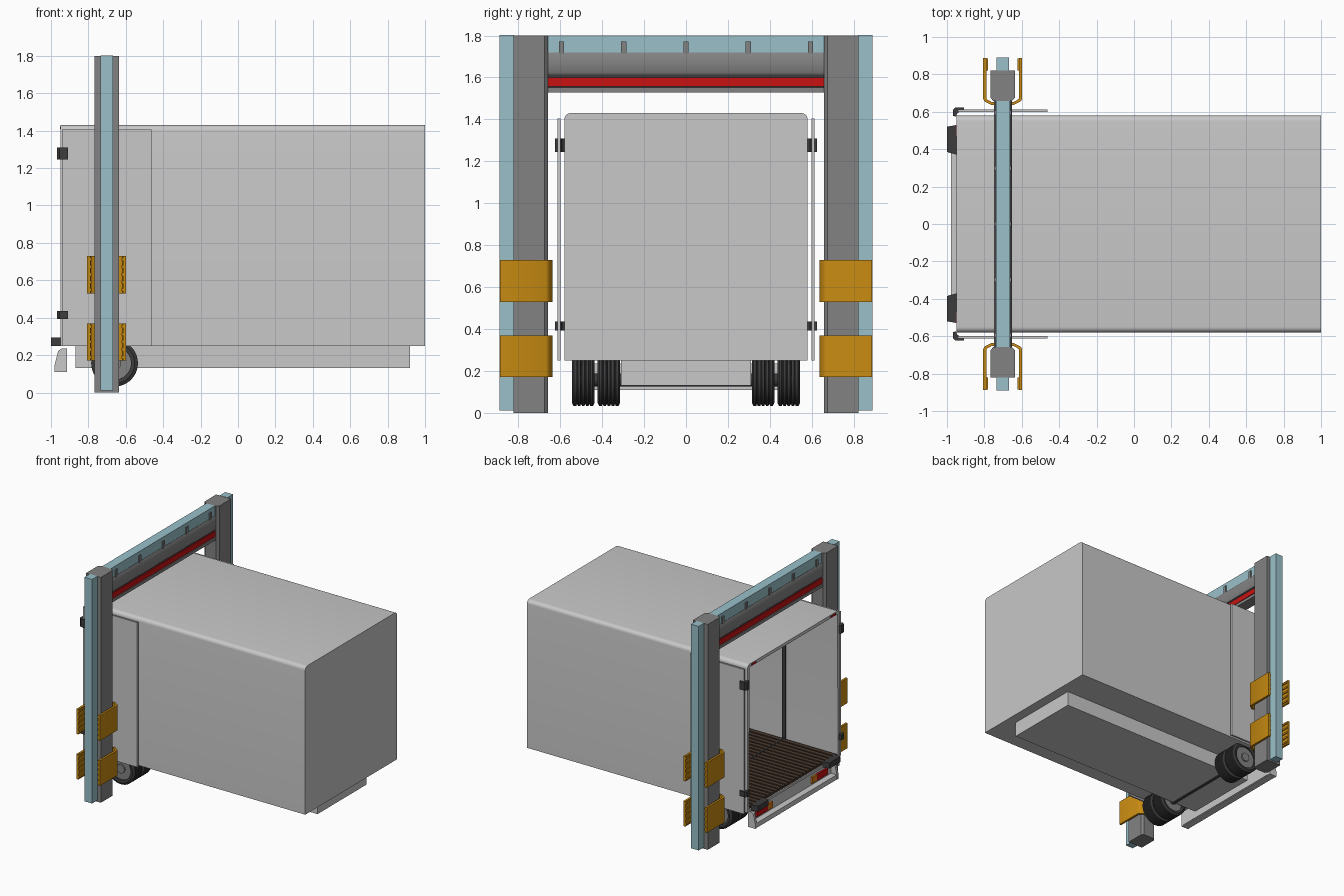
import bpy, bmesh, math
from mathutils import Vector

if "Cube" in bpy.data.objects:
    bpy.data.objects.remove(bpy.data.objects["Cube"])


def material(name, r, g, b):
    m = bpy.data.materials.new(name)
    m.diffuse_color = (r, g, b, 1)
    m.use_nodes = True
    m.node_tree.nodes["Principled BSDF"].inputs["Base Color"].default_value = m.diffuse_color
    return m


LIGHT = material("light_grey", 0.58, 0.58, 0.58)
GREY = material("mid_grey", 0.225, 0.225, 0.225)
DARK = material("dark_rubber", 0.045, 0.045, 0.045)
BLUE = material("pale_blue", 0.32, 0.53, 0.59)
YELLOW = material("safety_yellow", 0.58, 0.26, 0.006)
RED = material("red", 0.58, 0.006, 0.006)
BROWN = material("floor_brown", 0.065, 0.04, 0.027)
ORANGE = material("orange", 0.7, 0.2, 0.01)


def finish(name, bm, mat):
    """Turn a bmesh into an object, smooth with sharp edges kept."""
    bmesh.ops.recalc_face_normals(bm, faces=bm.faces)
    for f in bm.faces:
        f.smooth = True
    for e in bm.edges:
        e.smooth = e.calc_face_angle(0) < 0.6
    me = bpy.data.meshes.new(name)
    bm.to_mesh(me)
    bm.free()
    me.materials.append(mat)
    ob = bpy.data.objects.new(name, me)
    bpy.context.collection.objects.link(ob)
    return ob


def add_prism(bm, pts, axis, a, b):
    """Extrude a 2D outline along an axis from a to b."""
    def place(p, t):
        return {"x": (t, p[0], p[1]), "y": (p[0], t, p[1]), "z": (p[0], p[1], t)}[axis]
    lo = [bm.verts.new(place(p, a)) for p in pts]
    hi = [bm.verts.new(place(p, b)) for p in pts]
    caps = [bm.faces.new(lo), bm.faces.new(hi)]
    for i in range(len(pts)):
        j = (i + 1) % len(pts)
        bm.faces.new((lo[i], lo[j], hi[j], hi[i]))
    return caps


def prism(name, pts, axis, a, b, mat):
    bm = bmesh.new()
    add_prism(bm, pts, axis, a, b)
    return finish(name, bm, mat)


def add_box(bm, x0, x1, y0, y1, z0, z1):
    add_prism(bm, [(x0, y0), (x1, y0), (x1, y1), (x0, y1)], "z", z0, z1)


def box(name, x0, x1, y0, y1, z0, z1, mat):
    bm = bmesh.new()
    add_box(bm, x0, x1, y0, y1, z0, z1)
    return finish(name, bm, mat)


def lathe(name, prof, cx, cz, mat, n=40):
    """Revolve a closed (radius, y) loop around a line parallel to y."""
    bm = bmesh.new()
    rings = []
    for k in range(n):
        t = math.tau * k / n
        rings.append([bm.verts.new((cx + r * math.cos(t), y, cz + r * math.sin(t))) for r, y in prof])
    m = len(prof)
    for k in range(n):
        A, B = rings[k], rings[(k + 1) % n]
        for i in range(m):
            j = (i + 1) % m
            bm.faces.new((A[i], A[j], B[j], B[i]))
    return finish(name, bm, mat)


def cylinder(name, cx, cz, r, y0, y1, mat, n=32):
    pts = [(cx + r * math.cos(math.tau * i / n), cz + r * math.sin(math.tau * i / n)) for i in range(n)]
    return prism(name, pts, "y", y0, y1, mat)


# Cargo body: rounded roof edges, rear face inset and pushed in to hollow it
R = 0.03
outline = [(-0.58, 0.25), (0.58, 0.25)]
for s, start in ((1, 0), (-1, 90)):
    for k in range(7):
        t = math.radians(start + 15 * k)
        outline.append((s * (0.58 - R) + R * math.cos(t), 1.43 - R + R * math.sin(t)))
bm = bmesh.new()
rear = add_prism(bm, outline, "x", -0.95, 1.0)[0]
bmesh.ops.recalc_face_normals(bm, faces=bm.faces)
bmesh.ops.inset_region(bm, faces=[rear], thickness=0.025)
inner = bmesh.ops.extrude_discrete_faces(bm, faces=[rear])["faces"][0]
bmesh.ops.translate(bm, verts=inner.verts, vec=Vector((1.92, 0, 0)))
finish("cargo_body", bm, LIGHT)

# Ribbed load floor
bm = bmesh.new()
add_box(bm, -0.945, 0.965, -0.555, 0.555, 0.272, 0.285)
for i in range(24):
    y = -0.55 + i * 1.1 / 24
    add_box(bm, -0.945, 0.965, y + 0.006, y + 0.04, 0.28, 0.291)
finish("load_floor", bm, BROWN)

# Dark seal across floor and inner walls
box("floor_seal", -0.485, -0.473, -0.55, 0.55, 0.285, 0.294, DARK)
for s in (1, -1):
    y0, y1 = sorted((s * 0.548, s * 0.556))
    box("wall_seal", -0.495, -0.465, y0, y1, 0.285, 1.4, DARK)

# Chassis
box("chassis", -0.87, 0.92, -0.31, 0.31, 0.13, 0.252, LIGHT)

# Doors swung open along the sides, with hinges, and rear fittings
for s in (1, -1):
    def side(name, x0, x1, a, b, z0, z1, mat):
        y0, y1 = sorted((s * a, s * b))
        return box(name, x0, x1, y0, y1, z0, z1, mat)
    side("open_door", -0.94, -0.462, 0.598, 0.612, 0.25, 1.405, LIGHT)
    for z0, z1 in ((1.245, 1.31), (0.393, 0.435)):
        pts = [(-0.968, 0.578), (-0.952, 0.574), (-0.945, 0.592), (-0.91, 0.612),
               (-0.91, 0.624), (-0.955, 0.624), (-0.968, 0.61)]
        prism("door_hinge", [(x, s * y) for x, y in pts], "z", z0, z1, DARK)
    # Rubber dock buffer, tapering backwards
    prism("dock_buffer", [(-0.945, s * 0.37), (-0.945, s * 0.53), (-1.0, s * 0.52), (-1.0, s * 0.385)],
          "z", 0.25, 0.295, DARK)
    side("tail_light", -0.942, -0.925, 0.31, 0.45, 0.165, 0.215, RED)
    side("tail_indicator", -0.942, -0.925, 0.25, 0.31, 0.165, 0.215, ORANGE)
    side("roof_marker", -0.953, -0.945, 0.47, 0.53, 1.409, 1.423, RED)

# Rear underrun bumper: back panel, low bar and shaped ends
box("bumper_panel", -0.928, -0.915, -0.515, 0.515, 0.115, 0.235, LIGHT)
box("bumper_bar", -0.978, -0.92, -0.515, 0.515, 0.11, 0.148, LIGHT)
end = [(-0.98, 0.11), (-0.915, 0.11), (-0.915, 0.236), (-0.942, 0.236), (-0.962, 0.222), (-0.97, 0.19), (-0.98, 0.15)]
for s in (1, -1):
    prism("bumper_end", end, "y", s * 0.505, s * 0.525, LIGHT)

# Twin wheels with grooved tread
WX, WZ = -0.66, 0.157
cylinder("axle", WX, WZ, 0.032, -0.53, 0.53, DARK)
for s in (1, -1):
    for a, b in ((0.314, 0.422), (0.436, 0.544)):
        prof = [(0.088, a + 0.004), (0.108, a), (0.119, a + 0.005)]
        w = (b - a - 0.01) / 5
        for i in range(5):
            y = a + 0.005 + i * w
            prof += [(0.125, y + 0.004), (0.125, y + w - 0.004)]
            if i < 4:
                prof += [(0.117, y + w - 0.002), (0.117, y + w + 0.002)]
        prof += [(0.119, b - 0.005), (0.108, b), (0.088, b - 0.004)]
        lathe("tyre", [(r, s * y) for r, y in prof], WX, WZ, DARK)
        cylinder("wheel_disc", WX, WZ, 0.09, s * (a + 0.012), s * (b - 0.014), GREY)
        cylinder("wheel_hub", WX, WZ, 0.035, s * (a + 0.005), s * (b - 0.002), GREY)

# Gate posts, outer rails and yellow guards
for s in (1, -1):
    post = [(-0.768, 0.822), (-0.768, 0.675), (-0.752, 0.658), (-0.653, 0.658), (-0.637, 0.675), (-0.637, 0.822)]
    prism("gate_post", [(x, s * y) for x, y in post], "z", 0, 1.8, GREY)
    y0, y1 = sorted((s * 0.82, s * 0.89))
    box("outer_rail", -0.735, -0.667, y0, y1, 0.012, 1.802, BLUE)
    for z in (0.17, 0.53):
        for d in (1, -1):
            plate = [(0.104, 0.888), (0.104, 0.668), (0.096, 0.655), (0.06, 0.637), (0.044, 0.637),
                     (0.044, 0.652), (0.058, 0.652), (0.084, 0.666), (0.087, 0.674), (0.087, 0.888)]
            bm = bmesh.new()
            add_prism(bm, [(-0.7025 + d * x, s * y) for x, y in plate], "z", z, z + 0.2)
            # Shallow ribs on the inner side
            for k in range(5):
                xa, xb = sorted((-0.7025 + d * 0.079, -0.7025 + d * 0.09))
                zr = z + 0.012 + k * 0.041
                add_box(bm, xa, xb, y0 if s > 0 else -0.885, 0.885 if s > 0 else y1, zr, zr + 0.014)
            finish("yellow_guard", bm, YELLOW)

# Overhead beam: blue rail, grey housing, red strip, grey lower lip
box("top_rail", -0.739, -0.664, -0.664, 0.664, 1.715, 1.8, BLUE)
CX = -0.7015
housing = [(0.040, 1.72), (0.048, 1.708), (0.048, 1.625), (0.042, 1.615)]
prism("beam_housing", [(CX + x, z) for x, z in housing] + [(CX - x, z) for x, z in reversed(housing)],
      "y", -0.66, 0.66, GREY)
box("beam_core", CX - 0.036, CX + 0.036, -0.66, 0.66, 1.535, 1.62, DARK)
box("red_strip", CX - 0.044, CX + 0.044, -0.66, 0.66, 1.557, 1.6, RED)
box("lower_lip", CX - 0.044, CX + 0.044, -0.66, 0.66, 1.528, 1.552, GREY)
for i in range(-2, 3):
    y = i * 0.297
    box("rail_bracket", CX - 0.046, CX + 0.046, y - 0.012, y + 0.012, 1.71, 1.772, GREY)
